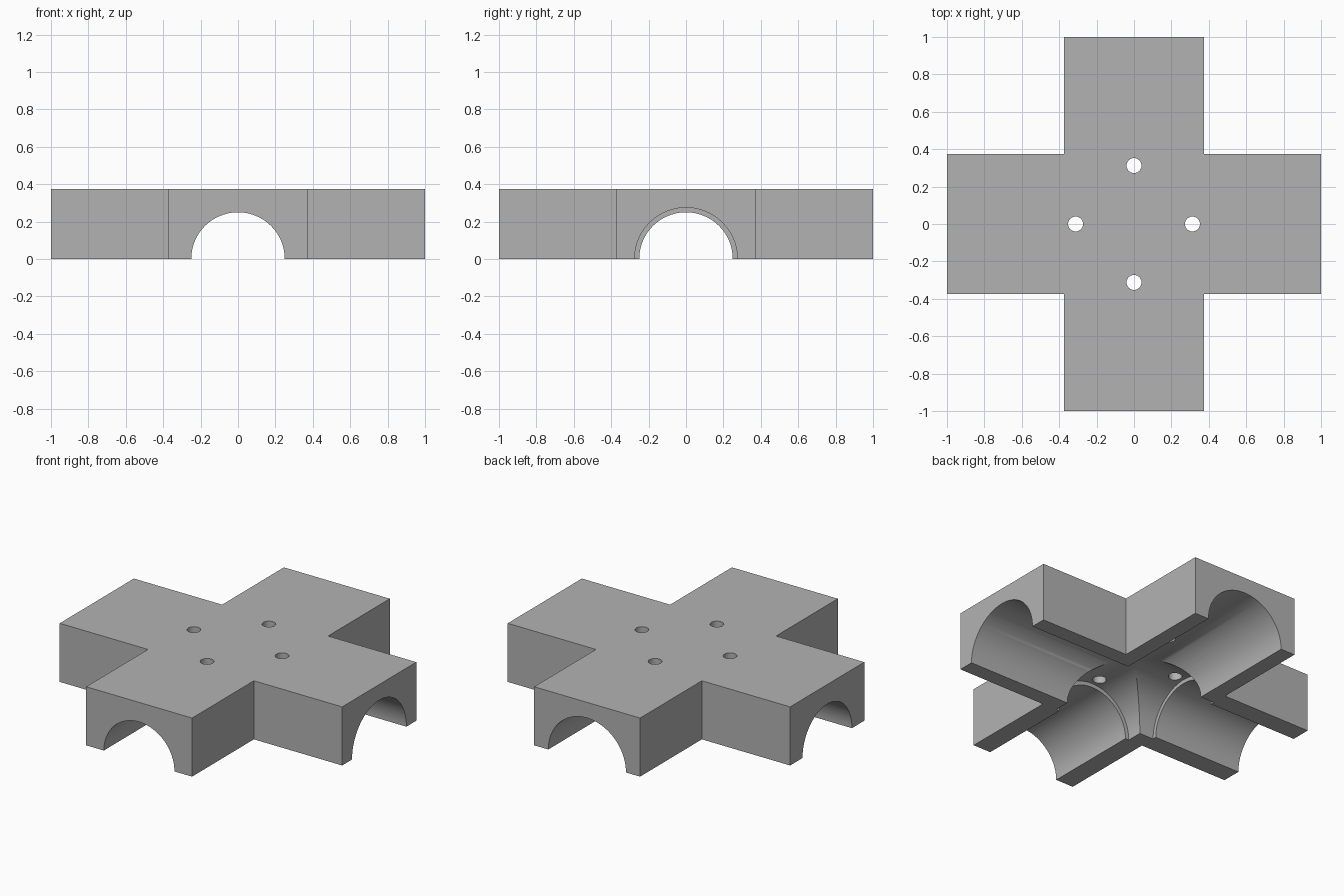
import bpy, bmesh, math
from mathutils import Matrix, Vector

old = bpy.data.objects.get("Cube")
if old:
    bpy.data.objects.remove(old)

ARM = 0.375      # half width of an arm, also the block height
WIDE, NARROW = 0.275, 0.25   # channel radii
STEP = -0.375    # where the channel narrows

grey = bpy.data.materials.new("grey")
grey.use_nodes = True
colour = (0.45, 0.45, 0.45, 1)
grey.diffuse_color = colour
grey.node_tree.nodes["Principled BSDF"].inputs["Base Color"].default_value = colour


def make_object(name, bm):
    mesh = bpy.data.meshes.new(name)
    bmesh.ops.recalc_face_normals(bm, faces=bm.faces)
    bm.to_mesh(mesh)
    bm.free()
    mesh.materials.append(grey)
    obj = bpy.data.objects.new(name, mesh)
    bpy.context.collection.objects.link(obj)
    return obj


def rod(name, radius, start, end, axis, offset=(0, 0, 0), sides=96):
    """Cylinder cutter along an axis, from start to end."""
    bm = bmesh.new()
    turn = Vector((0, 0, 1)).rotation_difference(Vector(axis)).to_matrix().to_4x4()
    place = Matrix.Translation(offset) @ turn @ Matrix.Translation((0, 0, (start + end) / 2))
    bmesh.ops.create_cone(bm, cap_ends=True, segments=sides, radius1=radius,
                          radius2=radius, depth=end - start, matrix=place)
    obj = make_object(name, bm)
    obj.hide_render = True
    return obj


# Cross-shaped block: one quarter of the outline, turned four times
bm = bmesh.new()
outline = []
for i in range(4):
    turn = Matrix.Rotation(i * math.pi / 2, 3, 'Z')
    for p in ((ARM, -ARM), (1, -ARM), (1, ARM)):
        outline.append(bm.verts.new(turn @ Vector((*p, 0))))
base = bm.faces.new(outline)
top = bmesh.ops.extrude_face_region(bm, geom=[base])["geom"]
bmesh.ops.translate(bm, vec=(0, 0, ARM),
                    verts=[g for g in top if isinstance(g, bmesh.types.BMVert)])
block = make_object("cross_block", bm)

# Stepped half-round channels along both axes
cutters = []
for label, axis in (("x", (1, 0, 0)), ("y", (0, 1, 0))):
    cutters.append(rod("wide_channel_" + label, WIDE, STEP, 1.1, axis))
    cutters.append(rod("narrow_channel_" + label, NARROW, -1.1, STEP + 0.05, axis))

# Four screw holes through the top
for i in range(4):
    spot = Matrix.Rotation(i * math.pi / 2, 3, 'Z') @ Vector((0.3125, 0, 0))
    cutters.append(rod("screw_hole", 0.04, 0.1, 0.5, (0, 0, 1), spot, 32))

bpy.context.view_layer.objects.active = block
for cutter in cutters:
    mod = block.modifiers.new(cutter.name, 'BOOLEAN')
    mod.operation = 'DIFFERENCE'
    mod.solver = 'EXACT'
    mod.object = cutter
    bpy.ops.object.modifier_apply(modifier=mod.name)
    bpy.data.objects.remove(cutter)

# Smooth channels with crisp edges
bpy.ops.object.select_all(action='DESELECT')
block.select_set(True)
bpy.ops.object.shade_smooth_by_angle(angle=math.radians(30))
